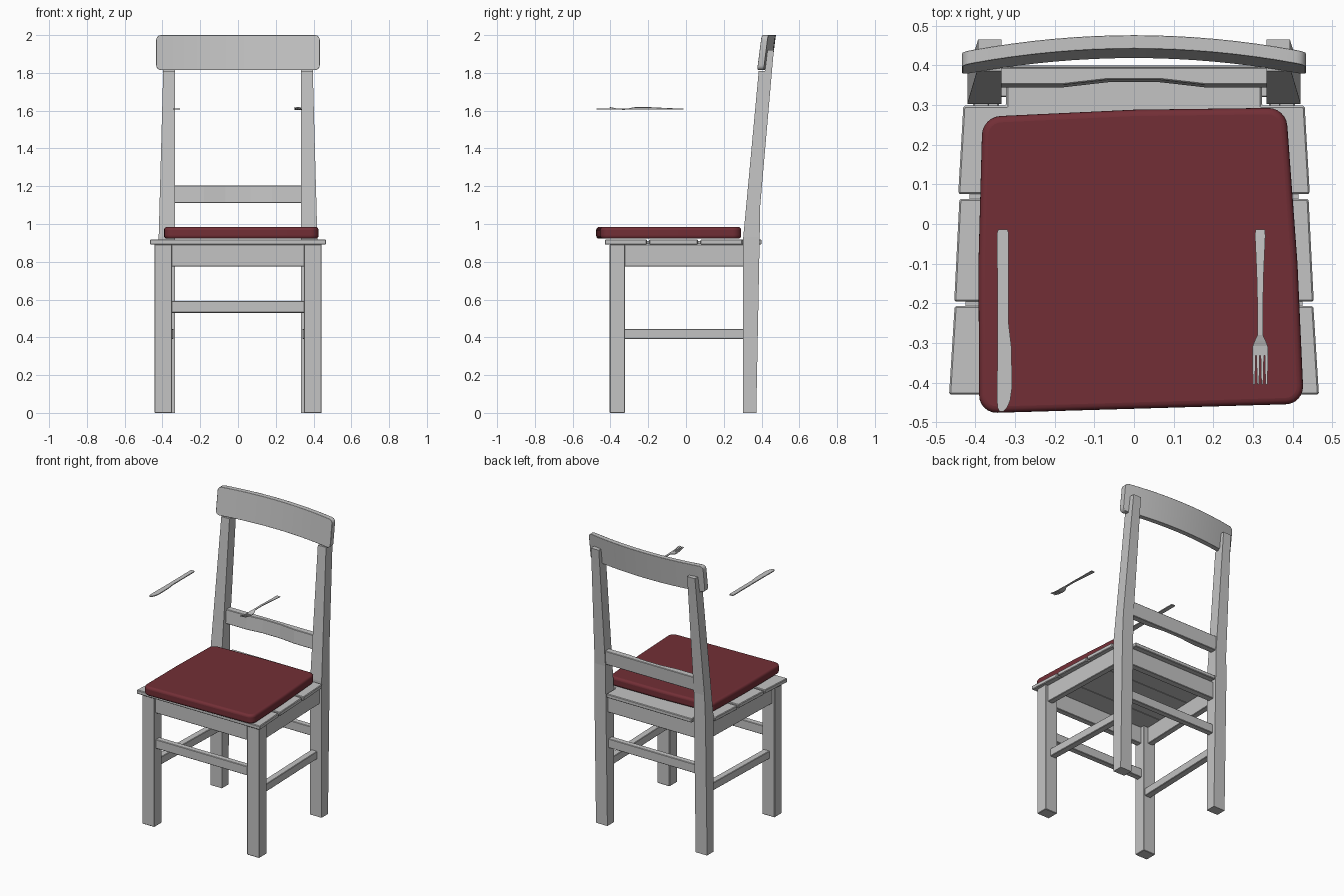
import bpy, bmesh, math

if "Cube" in bpy.data.objects:
    bpy.data.objects.remove(bpy.data.objects["Cube"])

def material(name, rgb):
    m = bpy.data.materials.new(name)
    m.diffuse_color = (*rgb, 1)
    m.use_nodes = True
    m.node_tree.nodes["Principled BSDF"].inputs["Base Color"].default_value = m.diffuse_color
    return m

GREY = material("pale grey", (0.55, 0.55, 0.55))
RED = material("dark red", (0.17, 0.028, 0.037))

def finish(name, bm, mat, bevel=0.0, segments=1, smooth=False):
    bmesh.ops.remove_doubles(bm, verts=bm.verts, dist=1e-5)
    bmesh.ops.recalc_face_normals(bm, faces=bm.faces)
    me = bpy.data.meshes.new(name)
    bm.to_mesh(me)
    bm.free()
    me.materials.append(mat)
    ob = bpy.data.objects.new(name, me)
    bpy.context.collection.objects.link(ob)
    if bevel:
        b = ob.modifiers.new("bevel", 'BEVEL')
        b.width, b.segments, b.limit_method = bevel, segments, 'ANGLE'
        b.angle_limit = math.radians(40)
    if smooth:
        bpy.context.view_layer.objects.active = ob
        ob.select_set(True)
        bpy.ops.object.shade_smooth_by_angle(angle=math.radians(35))
        ob.select_set(False)
    return ob

def loft(bm, sections):
    """Skin a row of closed rings with equal point counts and cap both ends."""
    rings = [[bm.verts.new(p) for p in s] for s in sections]
    n = len(rings[0])
    for a, b in zip(rings, rings[1:]):
        for i in range(n):
            j = (i + 1) % n
            bm.faces.new((a[i], a[j], b[j], b[i]))
    bm.faces.new(rings[0])
    bm.faces.new(rings[-1])

def prism(name, pts, z0, z1, mat=GREY, bevel=0.003, shear=0.0):
    bm = bmesh.new()
    loft(bm, [[(x, y, z0) for x, y in pts], [(x, y + shear, z1) for x, y in pts]])
    return finish(name, bm, mat, bevel)

def rect(x0, x1, y0, y1):
    return [(x0, y0), (x1, y0), (x1, y1), (x0, y1)]

def mirrored(half):
    return half + [(-x, y) for x, y in reversed(half)]

# legs, side rails and side stretchers
LEG = [(0, .303, .372), (.93, .303, .39), (1.1, .319, .393),
       (1.81, .385, .455), (1.81, .418, .455), (1.92, .432, .465)]
for s, side in ((-1, "left"), (1, "right")):
    prism("front_leg_" + side, rect(s * .35, s * .443, -.404, -.323), 0, .891)
    bm = bmesh.new()
    rings = []
    for z, yf, yb in LEG:
        xo = .42 - .026 * max(0, z - .93) / .95
        rings.append([(s * .334, yf, z), (s * xo, yf, z), (s * xo, yb, z), (s * .334, yb, z)])
    loft(bm, rings)
    finish("back_leg_" + side, bm, GREY)
    prism("side_rail_" + side, [(s * .385, -.33), (s * .425, -.33), (s * .405, .31), (s * .365, .31)], .775, .891)
    prism("side_stretcher_" + side, [(s * .36, -.33), (s * .405, -.33), (s * .385, .32), (s * .34, .32)], .392, .445)

# front and back rails and stretchers
prism("front_rail", rect(-.36, .36, -.39, -.35), .775, .891)
prism("back_rail", rect(-.34, .34, .32, .365), .775, .891)
prism("front_stretcher", rect(-.36, .36, -.385, -.345), .53, .592)
prism("back_stretcher", rect(-.34, .34, .32, .36), .53, .592)

# seat slats, the rear one notched around the back legs
SLATS = [[(.466, -.43), (.452, -.207)],
         [(.453, -.195), (.44, .063)],
         [(.443, .076), (.43, .298), (.322, .298), (.322, .40)]]
for i, half in enumerate(SLATS):
    prism("seat_slat_%d" % (i + 1), mirrored(half), .891, .918, bevel=.004)
# tongues joining the slats
for i, (y, x) in enumerate(((-.201, .424), (.07, .415))):
    prism("slat_joint_%d" % (i + 1), rect(-x, x, y - .012, y + .012), .893, .91, bevel=0)

# lower back rail with a shallow curved front
prism("lower_back_rail", mirrored([(.34, .388), (.34, .344), (.18, .344), (.066, .357)]),
      1.11, 1.205, shear=.007)

# curved top backrest with rounded corners
W, R = .433, .025
xs = [-W + R * (1 - math.cos(math.radians(a))) for a in (0, 22, 45, 67, 90)]
xs += [-.408 + .816 * k / 16 for k in range(1, 16)]
xs += [-x for x in reversed(xs[:5])]
rings = []
for x in xs:
    d = max(0, abs(x) - (W - R))
    inset = R - math.sqrt(max(0, R * R - d * d))
    lo, hi = 1.815 + inset, 2 - inset
    def yf(z):
        return .442 - .042 * (x / W) ** 2 - .024 * (2 - z) / .185
    rings.append([(x, yf(lo), lo), (x, yf(lo) + .034, lo), (x, yf(hi) + .034, hi), (x, yf(hi), hi)])
bm = bmesh.new()
loft(bm, rings)
finish("backrest", bm, GREY, bevel=.006, segments=2, smooth=True)

# seat cushion
bm = bmesh.new()
pts = [(-.39, -.477), (.428, -.453), (.412, -.1), (.383, .293), (0, .288), (-.382, .27), (-.392, -.1)]
loft(bm, [[(x, y, z) for x, y in pts] for z in (.922, .984)])
corners = [e for e in bm.edges if abs(e.verts[0].co.z - e.verts[1].co.z) > .05
           and abs(e.verts[0].co.x) > .38 and abs(e.verts[0].co.y) > .2]
bmesh.ops.bevel(bm, geom=corners, offset=.045, segments=6, profile=.5, affect='EDGES')
finish("cushion", bm, RED, bevel=.016, segments=4, smooth=True)

def strip(bm, stations, t):
    """Flat bar along y from (y, x0, x1, z) stations."""
    loft(bm, [[(x0, y, z), (x1, y, z), (x1, y, z + t), (x0, y, z + t)] for y, x0, x1, z in stations])

# knife
bm = bmesh.new()
strip(bm, [(y, x0, x1, 1.605) for y, x0, x1 in
           ((-.014, -.342, -.319), (-.022, -.345, -.316), (-.25, -.344, -.316), (-.31, -.344, -.309),
            (-.41, -.345, -.307), (-.445, -.345, -.312), (-.463, -.344, -.32), (-.473, -.339, -.33))], .006)
finish("knife", bm, GREY)

# fork with four tines
bm = bmesh.new()
C = .318
strip(bm, [(y, C - w, C + w, z) for y, w, z in
           ((-.014, .012, 1.606), (-.03, .013, 1.607), (-.12, .009, 1.611), (-.2, .007, 1.615),
            (-.28, .007, 1.614), (-.295, .014, 1.61), (-.308, .019, 1.606), (-.332, .02, 1.604))], .004)
for k in (-1.5, -.5, .5, 1.5):
    x = C + k * .0105
    strip(bm, [(y, x - w, x + w, z) for y, w, z in
               ((-.33, .004, 1.604), (-.37, .0033, 1.608), (-.405, .002, 1.616))], .004)
finish("fork", bm, GREY)
